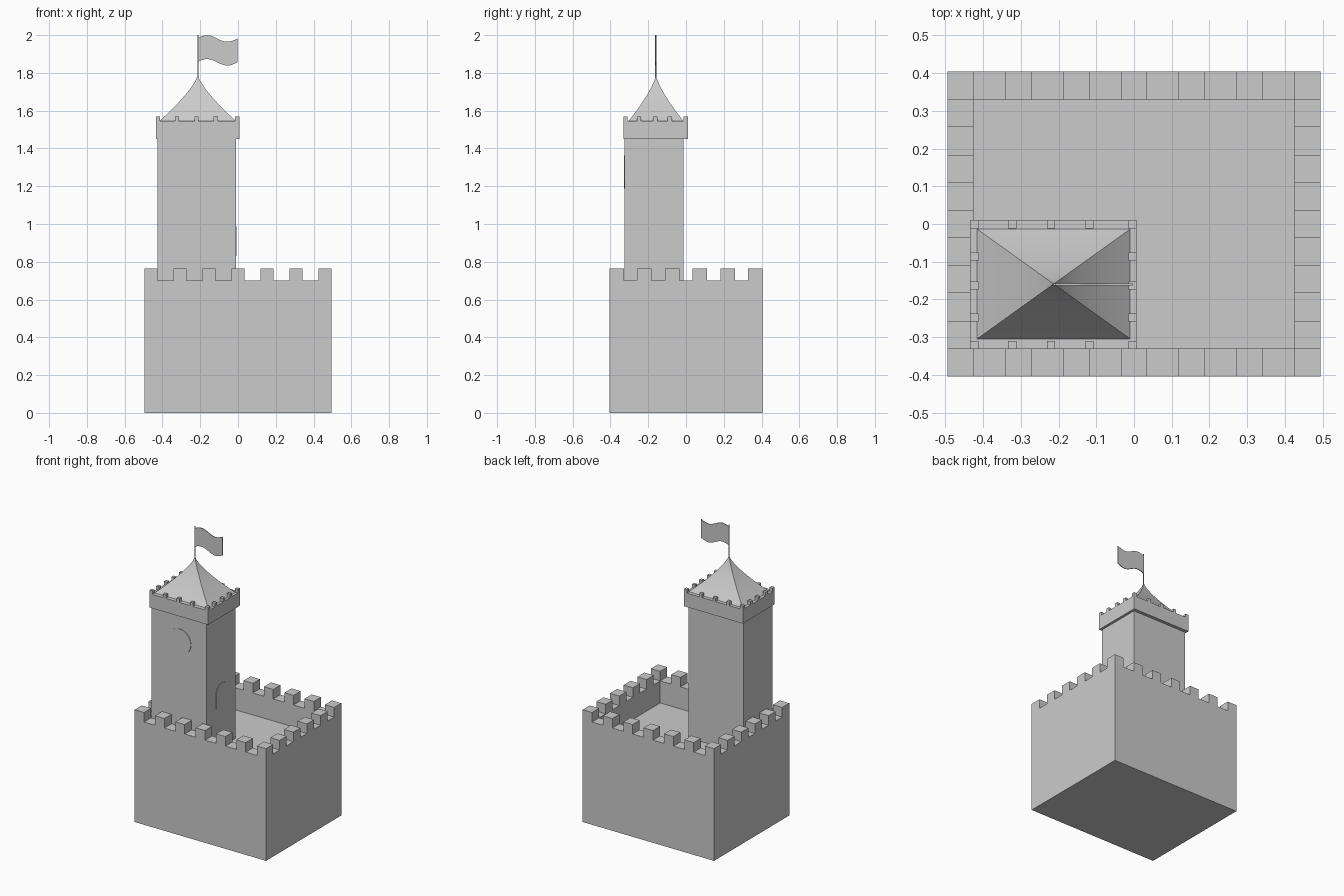
import bpy, bmesh, math
from mathutils import Matrix, Vector

if "Cube" in bpy.data.objects:
    bpy.data.objects.remove(bpy.data.objects["Cube"])


def finish(bm, name):
    bmesh.ops.recalc_face_normals(bm, faces=bm.faces)
    me = bpy.data.meshes.new(name)
    bm.to_mesh(me)
    bm.free()
    ob = bpy.data.objects.new(name, me)
    bpy.context.collection.objects.link(ob)
    return ob


def add_box(bm, lo, hi):
    size = [b - a for a, b in zip(lo, hi)]
    mid = [(a + b) / 2 for a, b in zip(lo, hi)]
    m = Matrix.Translation(mid) @ Matrix.Diagonal((*size, 1))
    return bmesh.ops.create_cube(bm, size=1, matrix=m)["verts"]


def box(name, lo, hi):
    bm = bmesh.new()
    add_box(bm, lo, hi)
    return finish(bm, name)


def merlons(name, xs, ys, w, d, z0, z1):
    """Blocks around a rectangle; xs and ys are block centres along the sides."""
    bm = bmesh.new()
    spots = [(x, y) for x in xs for y in (ys[0], ys[-1])]
    spots += [(x, y) for x in (xs[0], xs[-1]) for y in ys[1:-1]]
    for x, y in spots:
        vs = add_box(bm, (x - w / 2, y - d / 2, z0), (x + w / 2, y + d / 2, z1))
        bottom = [f for f in {f for v in vs for f in v.link_faces}
                  if all(abs(v.co.z - z0) < 1e-5 for v in f.verts)]
        bmesh.ops.delete(bm, geom=bottom, context='FACES_ONLY')
    return finish(bm, name)


def plate(name, outline, thick, place):
    """Extrude an outline (horizontal, z) and put it on a wall with place(u, z, depth)."""
    bm = bmesh.new()
    f = bm.faces.new([bm.verts.new(place(u, z, 0)) for u, z in outline])
    out = Vector(place(0, 0, thick)) - Vector(place(0, 0, 0))
    ext = bmesh.ops.extrude_face_region(bm, geom=[f])["geom"]
    bmesh.ops.translate(bm, vec=out, verts=[v for v in ext if isinstance(v, bmesh.types.BMVert)])
    return finish(bm, name)


# Lower keep with a sunken courtyard
W, D, H, FLOOR = 0.495, 0.405, 0.70, 0.55
bm = bmesh.new()
add_box(bm, (-W, -D, 0), (W, D, H))
top = max(bm.faces, key=lambda f: f.calc_center_median().z)
bmesh.ops.inset_individual(bm, faces=[top], thickness=0.07)
for v in top.verts:
    v.co = (math.copysign(0.425, v.co.x), math.copysign(0.329, v.co.y), H)
ext = bmesh.ops.extrude_face_region(bm, geom=[top])["geom"]
bmesh.ops.translate(bm, vec=(0, 0, FLOOR - H),
                    verts=[v for v in ext if isinstance(v, bmesh.types.BMVert)])
if top.is_valid:
    bmesh.ops.delete(bm, geom=[top], context='FACES_ONLY')
finish(bm, "keep_walls")

merlons("keep_battlements", [-0.46 + 0.92 * i / 6 for i in range(7)],
        [-0.367 + 0.734 * i / 5 for i in range(6)], 0.07, 0.076, H, 0.765)

# Tower shaft and its wider crown
box("tower", (-0.425, -0.325, FLOOR), (-0.01, -0.012, 1.46))
box("tower_crown", (-0.435, -0.332, 1.45), (0.007, 0.010, 1.545))
merlons("crown_battlements", [-0.424, -0.323, -0.22, -0.118, -0.004],
        [-0.321, -0.248, -0.163, -0.086, -0.001], 0.022, 0.022, 1.545, 1.569)

# Concave four-sided roof
N = 12
bm = bmesh.new()
rings = []
for i in range(N):
    u = 1 - i / N
    k = u ** 1.35
    rings.append([bm.verts.new((-0.213 + sx * 0.205 * k, -0.159 + sy * 0.147 * k, 1.79 - 0.247 * u))
                  for sx, sy in ((-1, -1), (1, -1), (1, 1), (-1, 1))])
apex = bm.verts.new((-0.213, -0.159, 1.79))
bm.faces.new(rings[0])
for j in range(4):
    k = (j + 1) % 4
    for a, b in zip(rings, rings[1:]):
        bm.faces.new((a[j], a[k], b[k], b[j]))
    bm.faces.new((rings[-1][j], rings[-1][k], apex))
roof = finish(bm, "roof")
bpy.context.view_layer.objects.active = roof
roof.select_set(True)
bpy.ops.object.shade_smooth_by_angle(angle=math.radians(30))

# Flag pole and waving flag
bpy.ops.mesh.primitive_cylinder_add(vertices=8, radius=0.003, depth=0.23,
                                    location=(-0.211, -0.16, 1.885))
bpy.context.object.name = "flag_pole"


def wave(t):
    return 0.016 * math.sin(2 * math.pi * (t + 0.02)) - 0.004 * t


ts = [i / 20 for i in range(21)]
outline = [(-0.211 + 0.209 * t, 1.858 + wave(t)) for t in ts]
outline += [(-0.211 + 0.209 * t, 1.984 + wave(t)) for t in reversed(ts)]
plate("flag", outline, 0.005, lambda u, z, d: (u, -0.1625 + d, z))

# Round dial on the front and arched door on the right of the tower
ring = [(math.cos(2 * math.pi * i / 32), math.sin(2 * math.pi * i / 32)) for i in range(32)]
plate("round_window", [(-0.213 + 0.087 * c, 1.275 + 0.087 * s) for c, s in ring], 0.004,
      lambda u, z, d: (u, -0.324 - d, z))
arch = [(math.cos(math.pi * i / 12), math.sin(math.pi * i / 12)) for i in range(13)]
plate("tower_door", [(-0.22, 0.83), (-0.10, 0.83)] +
      [(-0.16 + 0.06 * c, 0.945 + 0.042 * s) for c, s in arch], 0.004,
      lambda u, z, d: (-0.011 + d, u, z))
